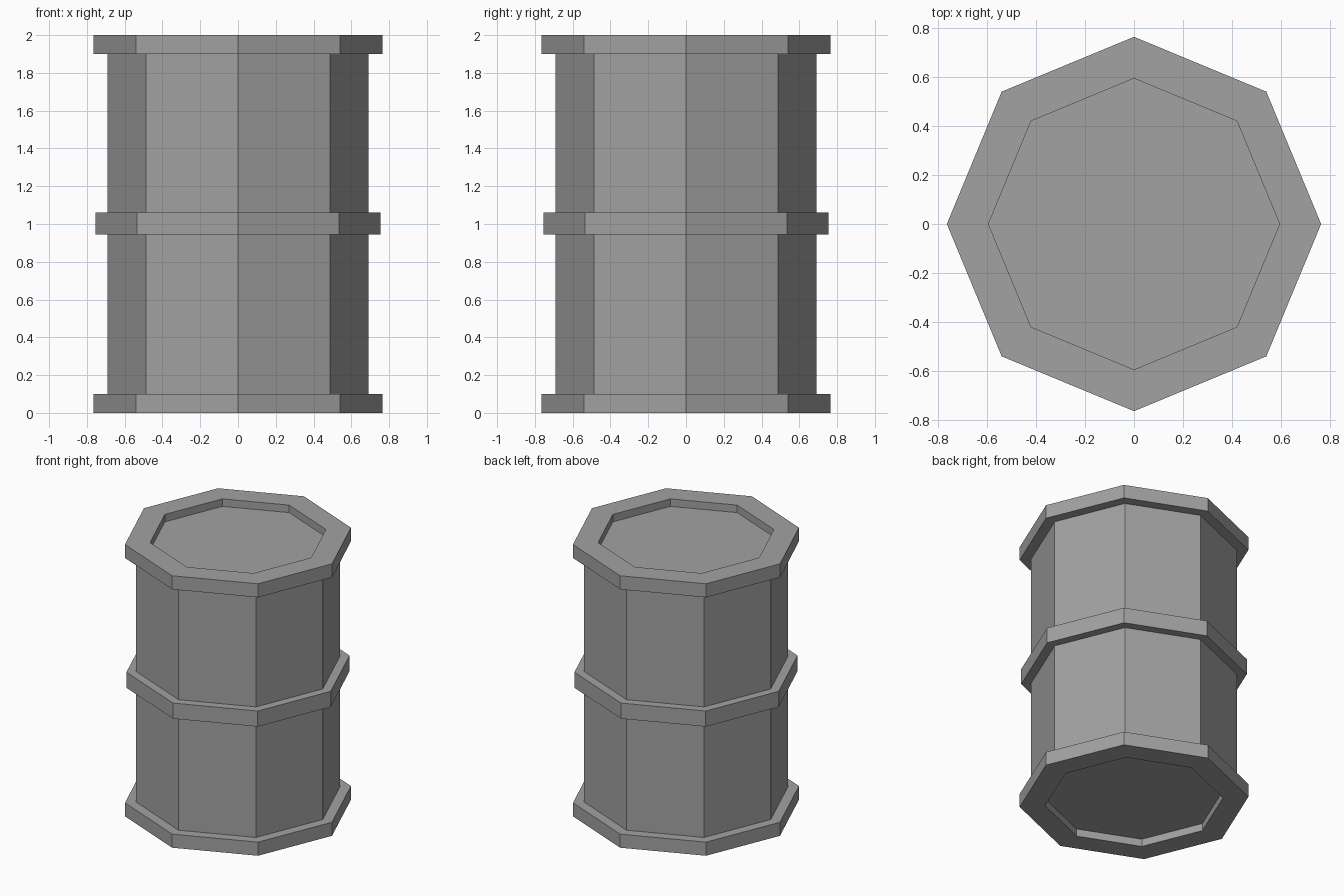
import bpy
import bmesh
from math import cos, sin, pi

SIDES = 8
HEIGHT = 2.0
BODY_R = 0.69
RIM_R = 0.765
RIM_H = 0.1
BAND_R = 0.755
RECESS_R = 0.595
RECESS_D = 0.055

cube = bpy.data.objects.get("Cube")
if cube:
    bpy.data.objects.remove(cube, do_unlink=True)

# Single grey paint
grey = bpy.data.materials.new("grey")
grey.use_nodes = True
colour = (0.36, 0.36, 0.36, 1)
grey.diffuse_color = colour
grey.node_tree.nodes["Principled BSDF"].inputs["Base Color"].default_value = colour


def lathe(name, profile):
    """Revolve (radius, height) points, listed bottom to top, into an octagonal part."""
    bm = bmesh.new()
    rings = []
    for r, z in profile:
        rings.append([bm.verts.new((r * cos(2 * pi * i / SIDES),
                                    r * sin(2 * pi * i / SIDES), z))
                      for i in range(SIDES)])
    for low, high in zip(rings, rings[1:]):
        for i in range(SIDES):
            j = (i + 1) % SIDES
            bm.faces.new((low[i], low[j], high[j], high[i]))
    # Close the axis and merge flat triangles into one lid face
    bmesh.ops.remove_doubles(bm, verts=bm.verts[:], dist=0.0001)
    bmesh.ops.dissolve_limit(bm, angle_limit=0.01, verts=bm.verts[:], edges=bm.edges[:])
    mesh = bpy.data.meshes.new(name)
    bm.to_mesh(mesh)
    bm.free()
    mesh.materials.append(grey)
    obj = bpy.data.objects.new(name, mesh)
    bpy.context.collection.objects.link(obj)
    return obj


# Barrel wall
lathe("body", [(BODY_R, RIM_H), (BODY_R, HEIGHT - RIM_H)])

# Middle hoop
lathe("middle_band", [(BODY_R, 0.945), (BAND_R, 0.945), (BAND_R, 1.06), (BODY_R, 1.06)])

# End rims with recessed lids, the top one mirrored from the bottom
rim = [(0, RECESS_D), (RECESS_R, RECESS_D), (RECESS_R, 0),
       (RIM_R, 0), (RIM_R, RIM_H), (BODY_R, RIM_H)]
lathe("bottom_rim", rim)
lathe("top_rim", [(r, HEIGHT - z) for r, z in reversed(rim)])
